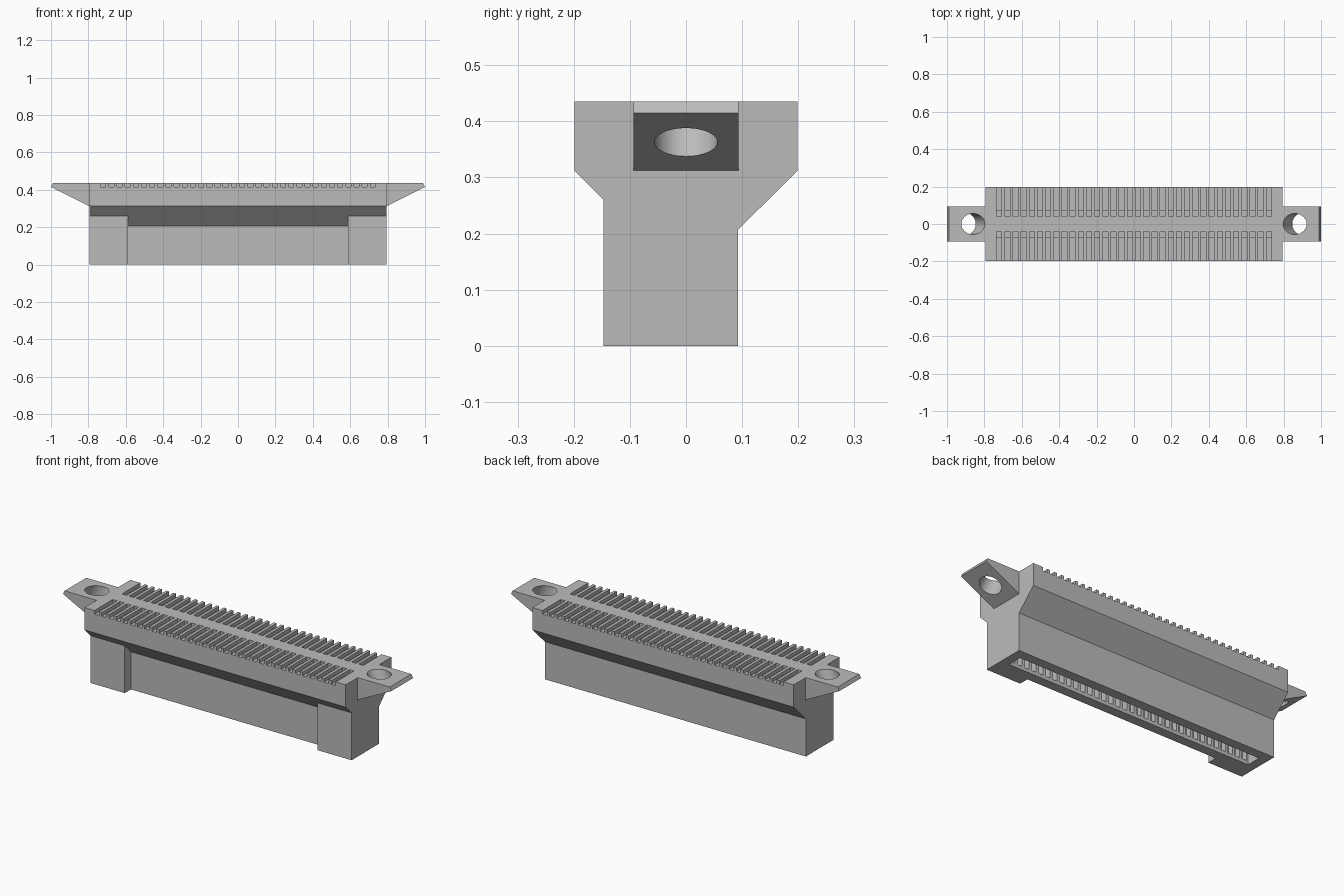
import bpy, bmesh, math
from mathutils import Vector

if "Cube" in bpy.data.objects:
    bpy.data.objects.remove(bpy.data.objects["Cube"])

grey = bpy.data.materials.new("grey_plastic")
grey.diffuse_color = (0.5, 0.5, 0.5, 1)
grey.use_nodes = True
grey.node_tree.nodes["Principled BSDF"].inputs["Base Color"].default_value = grey.diffuse_color


def finish(name, bm):
    bmesh.ops.recalc_face_normals(bm, faces=bm.faces)
    me = bpy.data.meshes.new(name)
    bm.to_mesh(me)
    bm.free()
    me.materials.append(grey)
    ob = bpy.data.objects.new(name, me)
    bpy.context.collection.objects.link(ob)
    return ob


def prism(name, points, depth):
    """Extrude a closed outline of 3D points along a vector."""
    bm = bmesh.new()
    face = bm.faces.new([bm.verts.new(p) for p in points])
    ext = bmesh.ops.extrude_face_region(bm, geom=[face])
    verts = [v for v in ext["geom"] if isinstance(v, bmesh.types.BMVert)]
    bmesh.ops.translate(bm, verts=verts, vec=depth)
    return finish(name, bm)


def boxes(name, ranges):
    """One mesh holding a box for each (x0, x1, y0, y1, z0, z1)."""
    bm = bmesh.new()
    for x0, x1, y0, y1, z0, z1 in ranges:
        vs = bmesh.ops.create_cube(bm, size=1)["verts"]
        bmesh.ops.scale(bm, vec=(x1 - x0, y1 - y0, z1 - z0), verts=vs)
        bmesh.ops.translate(bm, vec=((x0 + x1) / 2, (y0 + y1) / 2, (z0 + z1) / 2), verts=vs)
    return finish(name, bm)


def cut(ob, cutter):
    mod = ob.modifiers.new("cut", 'BOOLEAN')
    mod.operation = 'DIFFERENCE'
    mod.solver = 'EXACT'
    mod.object = cutter
    cutter.hide_render = True
    bpy.context.view_layer.objects.active = ob
    bpy.ops.object.modifier_apply(modifier=mod.name)
    bpy.data.objects.remove(cutter)


L, TOP = 0.795, 0.435

# Main housing: wide head tapering down to a narrow stem
half = [(0.093, 0), (0.093, 0.207), (0.199, 0.312), (0.199, TOP)]
outline = half + [(-y, z) for y, z in reversed(half)]
housing = prism("housing", [(-L, y, z) for y, z in outline], (2 * L, 0, 0))

# Card slot open at the bottom
cut(housing, boxes("card_slot_cutter", [(-0.745, 0.745, -0.0405, 0.0405, -0.1, 0.39)]))

# Two rows of contact grooves on top, each with a deep contact channel
PITCH, COUNT, W = 0.0437, 34, 0.0135
xs = [(i - (COUNT - 1) / 2) * PITCH for i in range(COUNT)]
for name, y0, y1, z0 in (("groove_cutter", 0.04, 0.25, 0.415),
                         ("channel_cutter", 0.04, 0.07, 0.02)):
    rows = []
    for x in xs:
        rows += [(x - W, x + W, y0, y1, z0, 0.5), (x - W, x + W, -y1, -y0, z0, 0.5)]
    cut(housing, boxes(name, rows))

for s, side in ((1, "right"), (-1, "left")):
    # Thick block on the front at each end of the stem
    block = [(-0.093, 0), (-0.147, 0), (-0.147, 0.2605), (-0.093, 0.207)]
    prism("end_block_" + side, [(s * 0.587, y, z) for y, z in block],
          (s * (L - 0.587), 0, 0))

    # Wedge-shaped mounting ear
    wedge = [(L, 0.312), (1.0, 0.415), (0.99, TOP), (L, TOP)]
    ear = prism("mounting_ear_" + side, [(s * x, -0.094, z) for x, z in wedge],
                (0, 0.188, 0))

    # Screw hole square to the sloping underside
    axis = Vector((s * 0.447, 0, -0.894)).normalized()
    bm = bmesh.new()
    bmesh.ops.create_cone(bm, cap_ends=True, segments=48, radius1=0.056,
                          radius2=0.056, depth=0.5)
    rot = Vector((0, 0, 1)).rotation_difference(axis).to_matrix()
    bmesh.ops.rotate(bm, verts=bm.verts, matrix=rot)
    bmesh.ops.translate(bm, verts=bm.verts, vec=(s * 0.896, 0, 0.363))
    cut(ear, finish("hole_cutter", bm))
    bpy.ops.object.select_all(action='DESELECT')
    ear.select_set(True)
    bpy.context.view_layer.objects.active = ear
    bpy.ops.object.shade_smooth_by_angle(angle=math.radians(20))
